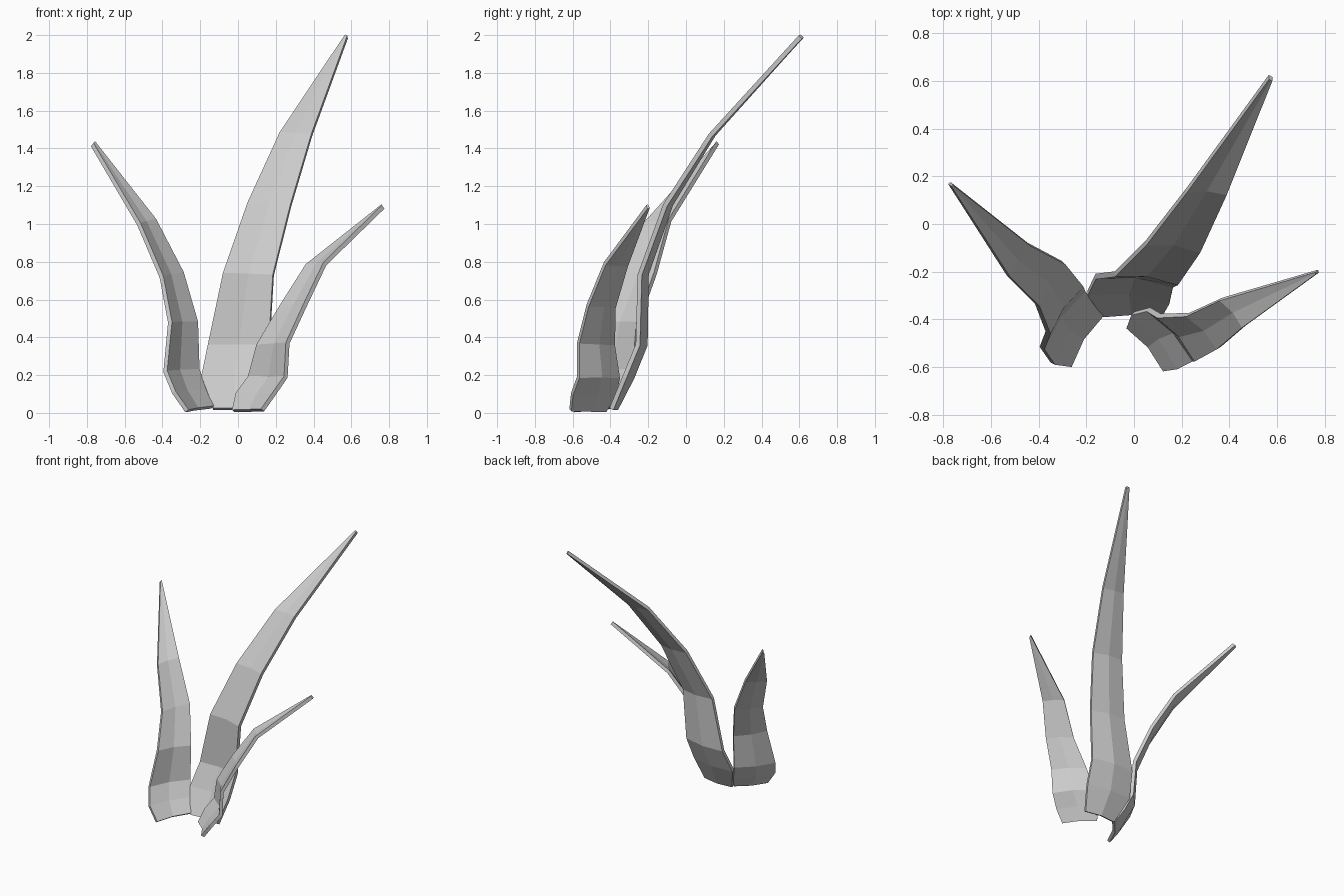
import bpy
from mathutils import Vector

THICK = 0.024
FOLD = 0.07   # depth of the central fold relative to leaf width


def leaf(name, left, right):
    """Folded leaf blade lofted between a left and a right edge path."""
    verts, faces = [], []
    for l, r in zip(left, right):
        l, r = Vector(l), Vector(r)
        w = r - l
        mid = (l + r) / 2 + Vector((-w.y, w.x, 0)) * FOLD
        verts += [l, mid, r]
    for i in range(len(left) - 1):
        for j in range(2):
            a = i * 3 + j
            faces.append((a, a + 1, a + 4, a + 3))
    mesh = bpy.data.meshes.new(name)
    mesh.from_pydata(verts, [], faces)
    obj = bpy.data.objects.new(name, mesh)
    bpy.context.collection.objects.link(obj)
    solid = obj.modifiers.new("thickness", 'SOLIDIFY')
    solid.thickness = THICK
    solid.offset = 0
    return obj


# Tall leaf leaning back and to the right
leaf("tall_leaf",
     [(-.13, -.38, .02), (-.195, -.29, .19), (-.16, -.22, .36), (-.08, -.21, .74),
      (.05, -.08, 1.11), (.22, .14, 1.48), (.565, .615, 1.995)],
     [(.11, -.395, .02), (.15, -.325, .19), (.165, -.255, .36), (.187, -.245, .73),
      (.28, -.11, 1.10), (.39, .13, 1.47), (.58, .605, 1.99)])

# Middle leaf leaning back and to the left
leaf("left_leaf",
     [(-.27, -.595, .01), (-.34, -.585, .11), (-.385, -.52, .22), (-.36, -.455, .48),
      (-.405, -.34, .72), (-.525, -.22, 1.0), (-.772, .163, 1.42)],
     [(-.135, -.38, .03), (-.175, -.32, .12), (-.212, -.275, .23), (-.22, -.255, .48),
      (-.295, -.162, .74), (-.44, -.085, 1.02), (-.762, .168, 1.43)])

# Short leaf leaning to the right
leaf("right_leaf",
     [(-.025, -.43, .01), (-.005, -.375, .10), (.06, -.358, .19), (.105, -.385, .36),
      (.225, -.38, .56), (.365, -.315, .78), (.765, -.197, 1.095)],
     [(.13, -.612, .015), (.19, -.603, .10), (.253, -.57, .19), (.263, -.57, .37),
      (.355, -.52, .57), (.46, -.43, .79), (.768, -.207, 1.09)])
